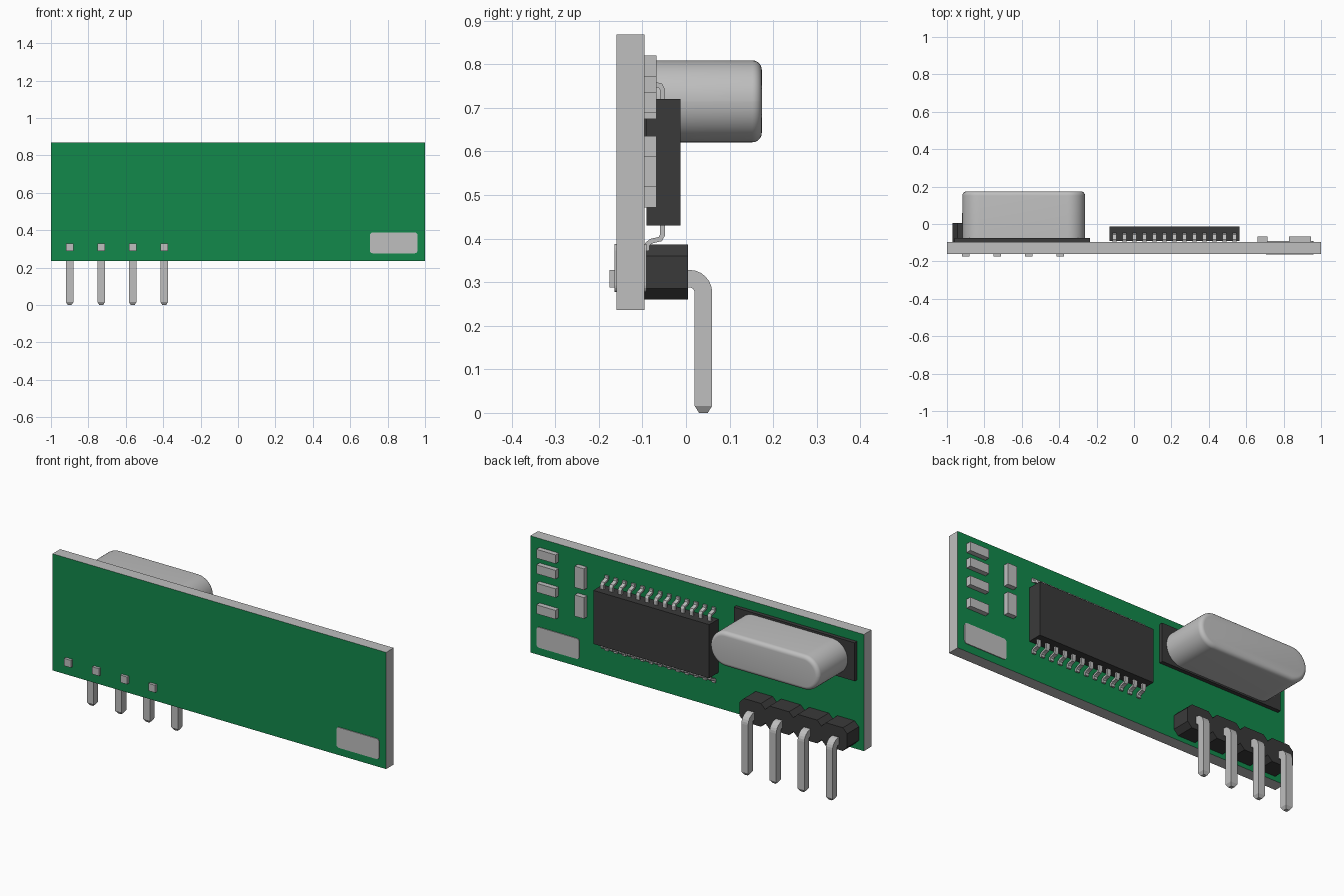
import bpy, bmesh, math
from mathutils import Vector

cube = bpy.data.objects.get("Cube")
if cube:
    bpy.data.objects.remove(cube, do_unlink=True)


def material(name, rgb):
    m = bpy.data.materials.new(name)
    m.use_nodes = True
    m.diffuse_color = (*rgb, 1)
    bsdf = m.node_tree.nodes["Principled BSDF"]
    bsdf.inputs["Base Color"].default_value = (*rgb, 1)
    bsdf.inputs["Roughness"].default_value = 0.6
    return m


GREY = material("metal grey", (0.52, 0.52, 0.52))
GREEN = material("board green", (0.006, 0.25, 0.07))
BLACK = material("plastic black", (0.042, 0.042, 0.042))


def finish(name, bm, *mats):
    bmesh.ops.recalc_face_normals(bm, faces=bm.faces[:])
    mesh = bpy.data.meshes.new(name)
    bm.to_mesh(mesh)
    bm.free()
    for m in mats:
        mesh.materials.append(m)
    ob = bpy.data.objects.new(name, mesh)
    bpy.context.collection.objects.link(ob)
    return ob


def loft(bm, rings):
    """Skin a list of closed point rings and cap both ends."""
    rows = [[bm.verts.new(p) for p in ring] for ring in rings]
    n = len(rows[0])
    for a, b in zip(rows, rows[1:]):
        for i in range(n):
            j = (i + 1) % n
            bm.faces.new((a[i], a[j], b[j], b[i]))
    bm.faces.new(rows[0])
    bm.faces.new(rows[-1])


def extrude_y(bm, outline, y0, y1):
    loft(bm, [[(x, y, z) for x, z in outline] for y in (y0, y1)])


def rect(x0, x1, z0, z1):
    return [(x0, z0), (x1, z0), (x1, z1), (x0, z1)]


def round_rect(x0, x1, z0, z1, r, steps):
    pts = []
    corners = [(x1 - r, z1 - r), (x0 + r, z1 - r), (x0 + r, z0 + r), (x1 - r, z0 + r)]
    for k, (cx, cz) in enumerate(corners):
        for s in range(steps + 1):
            a = math.pi / 2 * (k + s / steps)
            pts.append((cx + r * math.cos(a), cz + r * math.sin(a)))
    return pts


def sweep(bm, x, path, half_w, half_t):
    """Sweep a rectangle along (y, z, scale) points at a fixed x."""
    pts = [Vector(p[:2]) for p in path]
    rings = []
    for i, p in enumerate(pts):
        d_in = (p - pts[max(i - 1, 0)]).normalized() if i else None
        d_out = (pts[i + 1] - p).normalized() if i < len(pts) - 1 else None
        t = ((d_in or d_out) + (d_out or d_in)).normalized()
        s = path[i][2]
        n = Vector((-t.y, t.x)) * half_t * s / max(t.dot(d_in or d_out), 0.5)
        w = half_w * s
        rings.append([(x + sx * w, p.x + sn * n.x, p.y + sn * n.y)
                      for sx, sn in ((-1, -1), (1, -1), (1, 1), (-1, 1))])
    loft(bm, rings)


# Circuit board: green faces, grey cut edges
FRONT, BACK = -0.16, -0.095
bm = bmesh.new()
extrude_y(bm, rect(-1, 1, 0.236, 0.868), FRONT, BACK)
for f in bm.faces:
    f.normal_update()
    f.material_index = 1 if abs(f.normal.y) > 0.5 else 0
finish("circuit_board", bm, GREY, GREEN)

# Solder pads on both faces
for name, y0, y1 in (("front_pad", FRONT - 0.004, FRONT + 0.002),
                     ("back_pad", BACK - 0.002, BACK + 0.004)):
    bm = bmesh.new()
    extrude_y(bm, round_rect(0.705, 0.96, 0.277, 0.388, 0.015, 4), y0, y1)
    finish(name, bm, GREY)

# Small surface components
small = [(0.83, 0.945, z, z + 0.048) for z in (0.772, 0.688, 0.588, 0.471)]
small += [(0.66, 0.715, z, z + 0.115) for z in (0.675, 0.519)]
for i, r in enumerate(small):
    bm = bmesh.new()
    extrude_y(bm, rect(*r), BACK - 0.002, -0.068)
    finish(f"small_component_{i + 1}", bm, GREY)

# Main chip
CHIP_Z0, CHIP_Z1 = 0.43, 0.72
bm = bmesh.new()
extrude_y(bm, rect(-0.13, 0.565, CHIP_Z0, CHIP_Z1), -0.091, -0.013)
finish("chip_body", bm, BLACK)

# Chip leads, a bent row along the top and bottom edges
lead = [(-0.01, -0.054), (0.022, -0.054), (0.031, -0.059), (0.036, -0.08),
        (0.043, -0.089), (0.058, -0.09)]
for name, edge, sign in (("top_leads", CHIP_Z1, 1), ("bottom_leads", CHIP_Z0, -1)):
    bm = bmesh.new()
    for k in range(13):
        sweep(bm, -0.104 + k * 0.0535, [(y, edge + sign * d, 1) for d, y in lead],
              0.0105, 0.0055)
    finish(name, bm, GREY)

# Crystal base plate
bm = bmesh.new()
extrude_y(bm, rect(-0.96, -0.235, 0.612, 0.82), BACK - 0.002, -0.074)
finish("crystal_base", bm, BLACK)

# Crystal can: rounded ends and a filleted outer rim
FILLET, TOP = 0.022, 0.174
levels = [(-0.076, 0.0)]
for s in range(7):
    a = math.pi / 2 * s / 6
    levels.append((TOP - FILLET + FILLET * math.sin(a), FILLET * (1 - math.cos(a))))
rings = []
for y, inset in levels:
    outline = round_rect(-0.917 + inset, -0.262 - inset, 0.621 + inset, 0.809 - inset,
                         0.0935 - inset, 12)
    rings.append([(x, y, z) for x, z in outline])
bm = bmesh.new()
loft(bm, rings)
can = finish("crystal_can", bm, GREY)
bpy.context.view_layer.objects.active = can
can.select_set(True)
bpy.ops.object.shade_smooth_by_angle(angle=math.radians(35))
can.select_set(False)

# Pin header: one chamfered block per pin, joined in a row
PINS = [-0.9 + k * 0.1685 for k in range(4)]
Z0, Z1, C = 0.26, 0.386, 0.026
bm = bmesh.new()
for k, x in enumerate(PINS):
    a = x - (0.07 if k == 0 else 0.08425)
    b = x + (0.07 if k == 3 else 0.08425)
    extrude_y(bm, [(a + C, Z0), (b - C, Z0), (b, Z0 + C), (b, Z1 - C),
                   (b - C, Z1), (a + C, Z1), (a, Z1 - C), (a, Z0 + C)],
              BACK - 0.001, 0.005)
bmesh.ops.remove_doubles(bm, verts=bm.verts[:], dist=0.0002)
finish("header_block", bm, BLACK)

# Right-angle pins with tapered tips
CY, CZ, R = 0.008, 0.276, 0.032
path = [(-0.175, CZ + R, 1)]
for s in range(7):
    a = math.pi / 2 * (1 - s / 6)
    path.append((CY + R * math.cos(a), CZ + R * math.sin(a), 1))
path += [(CY + R, 0.016, 1), (CY + R, 0, 0.5)]
for k, x in enumerate(PINS):
    bm = bmesh.new()
    sweep(bm, x, path, 0.02, 0.02)
    finish(f"header_pin_{k + 1}", bm, GREY)
